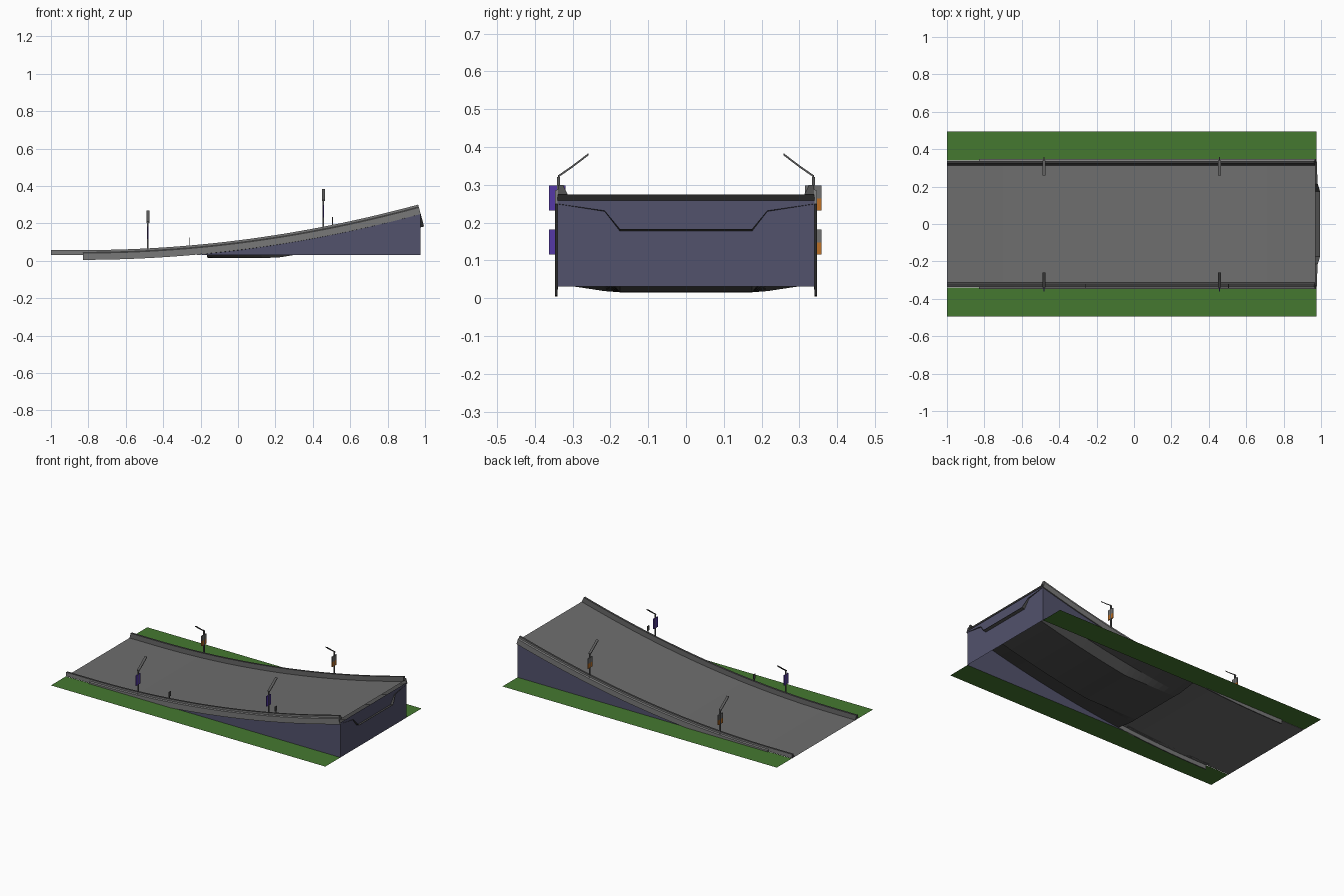
import bpy, bmesh, math

if "Cube" in bpy.data.objects:
    bpy.data.objects.remove(bpy.data.objects["Cube"])

def mat(name, r, g, b):
    m = bpy.data.materials.new(name)
    m.diffuse_color = (r, g, b, 1)
    m.use_nodes = True
    m.node_tree.nodes["Principled BSDF"].inputs["Base Color"].default_value = m.diffuse_color
    return m

ASPHALT = mat("asphalt_grey", .155, .155, .155)
CONCRETE = mat("concrete_grey", .19, .19, .19)
DARK = mat("dark_grey", .075, .075, .075)
WALL = mat("slate_blue", .085, .085, .15)
GRASS = mat("grass_green", .06, .19, .03)
METAL = mat("lamp_grey", .10, .10, .10)
PURPLE = mat("banner_purple", .09, .04, .38)
ORANGE = mat("banner_orange", .50, .16, .02)
SILVER = mat("banner_grey", .16, .16, .16)

X0, X1, Z0, K = -.83, .97, .031, .0753

def road_z(x):
    return Z0 + K * max(0, x - X0) ** 2

def off(x, n):
    """Point at distance n along the road normal."""
    a = math.atan(2 * K * max(0, x - X0))
    return x - n * math.sin(a), road_z(x) + n * math.cos(a)

def stations(a, b, n=28):
    return [a + (b - a) * i / n for i in range(n + 1)]

def make(name, verts, faces, mats, rule=None):
    me = bpy.data.meshes.new(name)
    me.from_pydata(verts, [], faces)
    for m in mats:
        me.materials.append(m)
    bm = bmesh.new()
    bm.from_mesh(me)
    bmesh.ops.recalc_face_normals(bm, faces=bm.faces)
    if rule:
        for f in bm.faces:
            f.material_index = rule(f)
    bm.to_mesh(me)
    bm.free()
    ob = bpy.data.objects.new(name, me)
    bpy.context.collection.objects.link(ob)
    return ob

def sweep(name, prof, xs, mats, closed=False, side=1, zmin=None, rule=None):
    """Sweep a (y, height) profile along the ramp curve."""
    verts, faces, n = [], [], len(prof)
    for x in xs:
        for y, h in prof:
            px, pz = off(x, h)
            if zmin is not None and pz < zmin:
                pz = zmin
            verts.append((px, y * side, pz))
    for i in range(len(xs) - 1):
        for j in range(n if closed else n - 1):
            k = (j + 1) % n
            faces.append((i*n + j, i*n + k, (i+1)*n + k, (i+1)*n + j))
    if closed:
        faces += [tuple(range(n)), tuple(range((len(xs)-1)*n, len(xs)*n))]
    return make(name, verts, faces, mats, rule)

def box(name, c, s, m):
    v = [(c[0] + s[0]*i/2, c[1] + s[1]*j/2, c[2] + s[2]*k/2)
         for i in (-1, 1) for j in (-1, 1) for k in (-1, 1)]
    f = [(0, 1, 3, 2), (4, 6, 7, 5), (0, 4, 5, 1), (2, 3, 7, 6), (0, 2, 6, 4), (1, 5, 7, 3)]
    return make(name, v, f, [m])

# road surface
full = [-1] + stations(X0, X1)
road = sweep("road_surface", [(-.338, 0), (.338, 0)], full, [ASPHALT])
for p in road.data.polygons:
    if p.normal.z < 0:
        p.flip()

# girder underside, sinking into the ground at the low end
under = [(-.34, -.026), (-.215, -.045), (-.175, -.095),
         (.175, -.095), (.215, -.045), (.34, -.026)]
sweep("girder_underside", under, stations(-.17, X1), [DARK], zmin=.016)

for s, tag in ((-1, "front"), (1, "back")):
    # barrier: dark top and inner face, concrete outer face
    sweep(tag + "_barrier", [(.338, 0), (.338, .026), (.325, .026), (.313, 0)],
          full, [CONCRETE, DARK], True, s,
          rule=lambda f, s=s: 0 if f.normal.y * s > .7 else 1)
    # outer edge beam of the bridge deck
    sweep(tag + "_edge_beam", [(.338, .014), (.347, .010), (.347, -.026), (.340, -.026)],
          stations(X0, X1), [CONCRETE], True, s)
    # retaining side wall
    xs = stations(-.22, .975, 20)
    v = [(x, .34 * s, Z0) for x in xs]
    v += [(x, .34 * s, max(Z0, road_z(x) - .027)) for x in xs]
    n = len(xs)
    make(tag + "_side_wall", v, [(i, i+1, n+i+1, n+i) for i in range(n-1)], [WALL])
    # grass strip
    make(tag + "_grass", [(-1, .34*s, Z0), (.975, .34*s, Z0), (.975, .495*s, Z0), (-1, .495*s, Z0)],
         [(0, 1, 2, 3) if s > 0 else (3, 2, 1, 0)], [GRASS])

    # street lamps with banners
    for x, end in ((-.482, "low"), (.457, "high")):
        r = road_z(x)
        nm = tag + "_" + end
        box(nm + "_lamp_post", (x, .337*s, r + .0825), (.008, .008, .165), METAL)
        path = [(.339, .163), (.300, .190), (.258, .222)]
        v = [(x + dx, y * s, r + z + dz) for y, z in path
             for dx, dz in ((-.008, 0), (.008, 0), (.008, .006), (-.008, .006))]
        f = [(4*i + j, 4*i + (j+1) % 4, 4*i + 4 + (j+1) % 4, 4*i + 4 + j)
             for i in range(2) for j in range(4)]
        make(nm + "_lamp_arm", v, f + [(0, 1, 2, 3), (8, 9, 10, 11)], [METAL])
        if s < 0:
            box(nm + "_banner", (x, -.340, r + .109), (.006, .044, .066), PURPLE)
        else:
            box(nm + "_banner_top", (x, .336, r + .125), (.006, .044, .034), SILVER)
            box(nm + "_banner_bottom", (x, .336, r + .092), (.006, .044, .032), ORANGE)

# end wall
make("end_wall", [(.975, -.34, Z0), (.975, .34, Z0), (.975, .34, .258), (.975, -.34, .258)],
     [(0, 1, 2, 3)], [WALL])

# small roadside signs on the front side
for x, end in ((-.26, "low"), (.505, "high")):
    r = road_z(x)
    box(end + "_sign_post", (x, -.332, r + .025), (.004, .004, .05), METAL)
    box(end + "_sign_panel", (x, -.332, r + .055), (.004, .02, .03), DARK)
